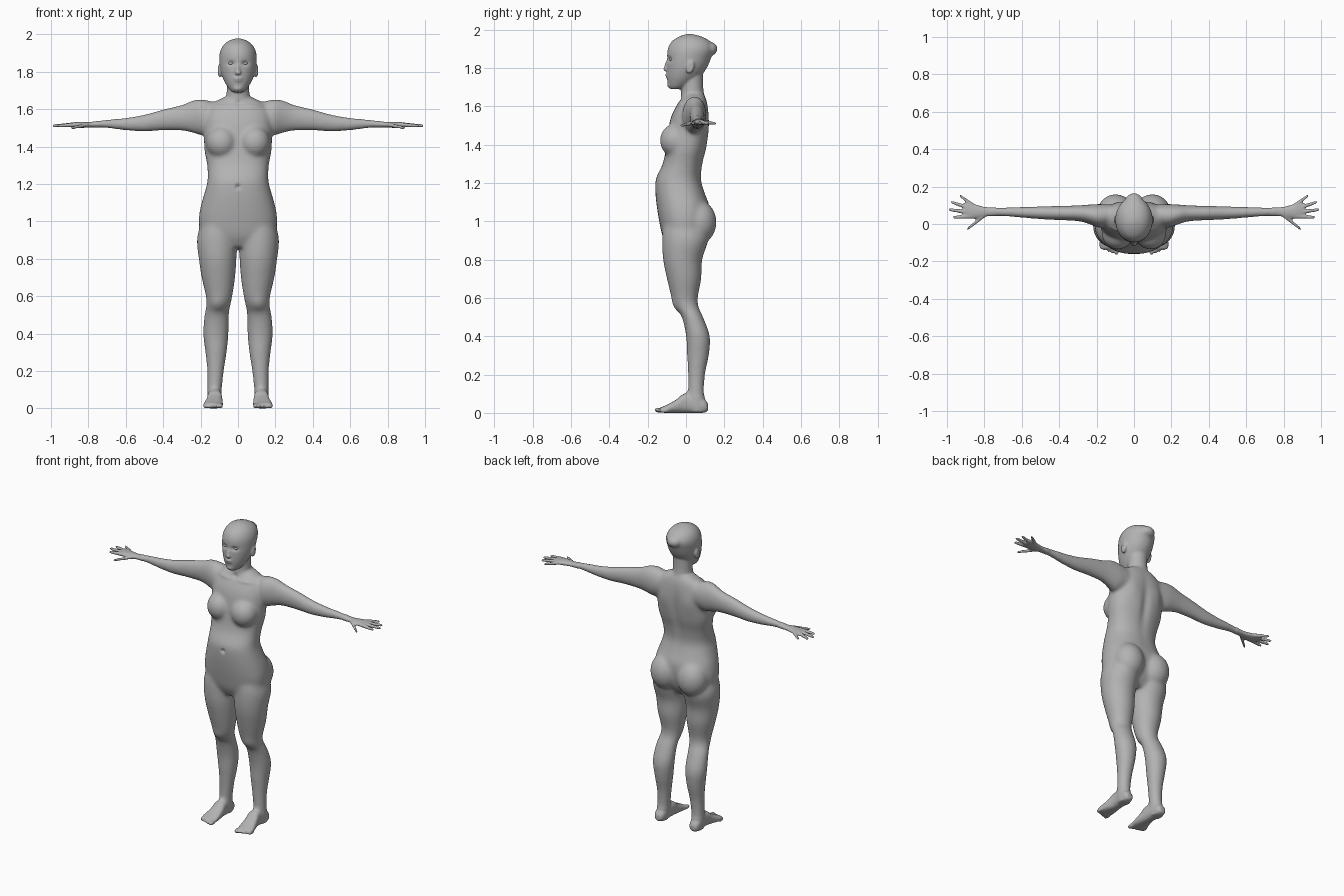
import bpy, bmesh, math
from mathutils import Vector, Matrix

cube = bpy.data.objects.get("Cube")
if cube:
    bpy.data.objects.remove(cube)

skin = bpy.data.materials.new("plain grey")
skin.use_nodes = True
skin.diffuse_color = (0.45, 0.45, 0.45, 1)
skin.node_tree.nodes["Principled BSDF"].inputs["Base Color"].default_value = (0.45, 0.45, 0.45, 1)

bm = bmesh.new()


def smooth_stations(stations, steps=5):
    """Catmull-Rom interpolation between cross-sections."""
    pts = [Vector(s) for s in stations]
    out = []
    for i in range(len(pts) - 1):
        a, b, c = pts[max(i - 1, 0)], pts[i], pts[i + 1]
        d = pts[min(i + 2, len(pts) - 1)]
        for k in range(steps):
            t = k / steps
            out.append(b + (c - a) * (t / 2) + (a * 2 - b * 5 + c * 4 - d) * (t * t / 2)
                       + (b * 3 - a - c * 3 + d) * (t ** 3 / 2))
    return out + [pts[-1]]


def loft(axis, stations, side=1, power=2.0, segs=32):
    """Skin rounded sections (position, u0, u1, v0, v1) along an axis."""
    order = {"x": (2, 0, 1), "y": (0, 2, 1), "z": (0, 1, 2)}[axis]
    rings = []
    for t, u0, u1, v0, v1 in smooth_stations(stations):
        ring = []
        for k in range(segs):
            ang = math.tau * k / segs
            c, s = math.cos(ang), math.sin(ang)
            u = (u0 + u1) / 2 + (u1 - u0) / 2 * math.copysign(abs(c) ** (2 / power), c)
            v = (v0 + v1) / 2 + (v1 - v0) / 2 * math.copysign(abs(s) ** (2 / power), s)
            p = [(u, v, t)[j] for j in order]
            ring.append(bm.verts.new((p[0] * side, p[1], p[2])))
        rings.append(ring)
    for a, b in zip(rings, rings[1:]):
        for k in range(segs):
            n = (k + 1) % segs
            bm.faces.new((a[k], a[n], b[n], b[k]))
    bm.faces.new(rings[0])
    bm.faces.new(rings[-1])


def ball(center, radii, rot=None):
    m = Matrix.Translation(center) @ (rot or Matrix()) @ Matrix.Diagonal((*radii, 1))
    bmesh.ops.create_uvsphere(bm, u_segments=24, v_segments=16, radius=1, matrix=m)


def centred(rows):
    return [(z, -w, w, front, back) for z, w, front, back in rows]


# Torso, from crotch to shoulders
loft("z", centred([
    (.86, .10, -.09, .06), (.92, .19, -.122, .10), (1.0, .21, -.14, .12),
    (1.08, .20, -.153, .122), (1.15, .18, -.16, .098), (1.22, .163, -.158, .08),
    (1.30, .165, -.122, .088), (1.38, .18, -.105, .108), (1.46, .182, -.095, .118),
    (1.54, .178, -.08, .12), (1.60, .165, -.052, .115), (1.64, .125, -.025, .105),
    (1.67, .06, 0, .09)]), power=2.3)

# Neck
loft("z", centred([(1.56, .075, -.02, .10), (1.64, .066, -.026, .098),
                   (1.70, .06, -.024, .09), (1.78, .06, -.02, .09)]))

# Head and the pointed back of the skull
loft("z", centred([
    (1.69, .025, -.082, -.03), (1.705, .045, -.092, .01), (1.75, .074, -.099, .07),
    (1.80, .092, -.100, .108), (1.85, .099, -.099, .13), (1.90, .098, -.095, .145),
    (1.94, .08, -.073, .125), (1.965, .05, -.035, .08), (1.978, .012, .005, .03)]))
ball((0, .118, 1.90), (.05, .046, .038))

# Nose, lips and chin
ball((0, -.098, 1.815), (.011, .014, .034), Matrix.Rotation(-.25, 4, "X"))
ball((0, -.106, 1.795), (.017, .014, .011))
ball((0, -.097, 1.765), (.025, .012, .006))
ball((0, -.095, 1.753), (.022, .012, .006))
ball((0, -.082, 1.712), (.026, .017, .017))

for side in (1, -1):
    # Ear
    ball((side * .098, .022, 1.805), (.012, .021, .036), Matrix.Rotation(-.2, 4, "X"))

    # Chest and buttocks
    ball((side * .088, -.055, 1.422), (.084, .082, .088))
    ball((side * .098, .066, .995), (.098, .094, .115))

    # Leg
    loft("z", [
        (.97, .012, .205, -.12, .10), (.90, .003, .22, -.125, .115),
        (.80, .008, .21, -.12, .085), (.70, .015, .195, -.10, .08),
        (.60, .03, .172, -.075, .062), (.55, .04, .17, -.055, .067),
        (.50, .048, .18, -.022, .09), (.40, .05, .187, 0, .125),
        (.30, .06, .175, .005, .12), (.20, .075, .165, .01, .10),
        (.10, .086, .164, .01, .095), (.04, .09, .165, .005, .108),
        (.004, .095, .16, .02, .105)], side)

    # Foot and toes
    loft("y", [
        (.116, .11, .145, .012, .045), (.09, .093, .162, 0, .075),
        (0, .086, .162, 0, .105), (-.05, .082, .172, 0, .07),
        (-.10, .08, .185, 0, .042), (-.135, .084, .18, .002, .028)], side, 2.5)
    for i in range(5):
        r = .014 - .0015 * i
        ball((side * (.094 + .021 * i), -.136 + .006 * i, r), (r, .031 - .002 * i, r))

    # Arm and palm
    loft("x", [
        (.10, .01, .10, 1.50, 1.63), (.18, -.02, .107, 1.46, 1.652),
        (.24, 0, .104, 1.472, 1.648), (.30, .015, .10, 1.484, 1.624),
        (.40, .02, .097, 1.485, 1.60), (.50, .025, .095, 1.48, 1.572),
        (.60, .033, .092, 1.485, 1.555), (.70, .04, .09, 1.498, 1.545),
        (.78, .041, .09, 1.502, 1.533), (.83, .03, .10, 1.50, 1.533),
        (.88, .027, .116, 1.502, 1.53), (.91, .036, .113, 1.506, 1.524)], side)

    # Fingers and thumb, as base and tip
    for x0, y0, x1, y1 in ((.87, .04, .97, .036), (.88, .062, .995, .078),
                           (.88, .085, .98, .118), (.86, .10, .935, .155),
                           (.80, .045, .895, -.03)):
        rows = []
        for t, r in ((0, .012), (.5, .0105), (.85, .009), (.97, .006), (1, .002)):
            y = y0 + (y1 - y0) * t
            z = 1.517 - .006 * t - (.012 * t if y1 < 0 else 0)
            rows.append((x0 + (x1 - x0) * t, y - r, y + r, z - r, z + r))
        loft("x", rows, side, segs=16)

# Fuse the parts into one skin
bmesh.ops.recalc_face_normals(bm, faces=bm.faces)
mesh = bpy.data.meshes.new("body")
bm.to_mesh(mesh)
bm.free()
body = bpy.data.objects.new("body", mesh)
bpy.context.collection.objects.link(body)
remesh = body.modifiers.new("fuse", "REMESH")
remesh.mode = "VOXEL"
remesh.voxel_size = .006
bpy.context.view_layer.update()
fused = bpy.data.meshes.new_from_object(
    body.evaluated_get(bpy.context.evaluated_depsgraph_get()))
body.modifiers.clear()
body.data = fused

# Soften the joins, more on the trunk and limbs than on face, hands and feet
bm = bmesh.new()
bm.from_mesh(fused)
trunk = [v for v in bm.verts if abs(v.co.x) < .74 and .09 < v.co.z < 1.67]
for verts, times in ((trunk, 25), (bm.verts[:], 3)):
    for _ in range(times):
        bmesh.ops.smooth_vert(bm, verts=verts, factor=.5,
                              use_axis_x=True, use_axis_y=True, use_axis_z=True)
bm.normal_update()

# Hollows (positive) and swellings (negative): centre, radii, depth
marks = [((0, -.155, 1.185), (.012, .05, .012), .014),    # navel
         ((0, .12, 1.38), (.03, .05, .16), .012),         # spine
         ((0, -.03, 1.635), (.016, .03, .012), .006)]     # throat
for s in (1, -1):
    marks += [((s * .037, -.09, 1.845), (.021, .03, .013), .011),   # eye socket
              ((s * .11, -.06, .56), (.035, .04, .04), -.007),      # knee
              ((s * .085, -.04, 1.615), (.05, .04, .01), -.005),    # collar bone
              ((s * .10, .12, 1.50), (.05, .04, .07), -.007),       # shoulder blade
              ((s * .112, .022, 1.808), (.006, .01, .018), .006)]   # ear hollow
for centre, radii, depth in marks:
    for v in bm.verts:
        d = sum(((a - b) / r) ** 2 for a, b, r in zip(v.co, centre, radii))
        if d < 6:
            v.co -= v.normal * depth * math.exp(-d)
bm.to_mesh(fused)
bm.free()
fused.materials.clear()
fused.materials.append(skin)
fused.polygons.foreach_set("use_smooth", [True] * len(fused.polygons))
bpy.data.meshes.remove(mesh)

# Eyes
for side, name in ((1, "left_eye"), (-1, "right_eye")):
    bm = bmesh.new()
    ball((side * .037, -.073, 1.845), (.015, .014, .009))
    eye = bpy.data.meshes.new(name)
    bm.to_mesh(eye)
    bm.free()
    eye.materials.append(skin)
    eye.polygons.foreach_set("use_smooth", [True] * len(eye.polygons))
    bpy.context.collection.objects.link(bpy.data.objects.new(name, eye))
